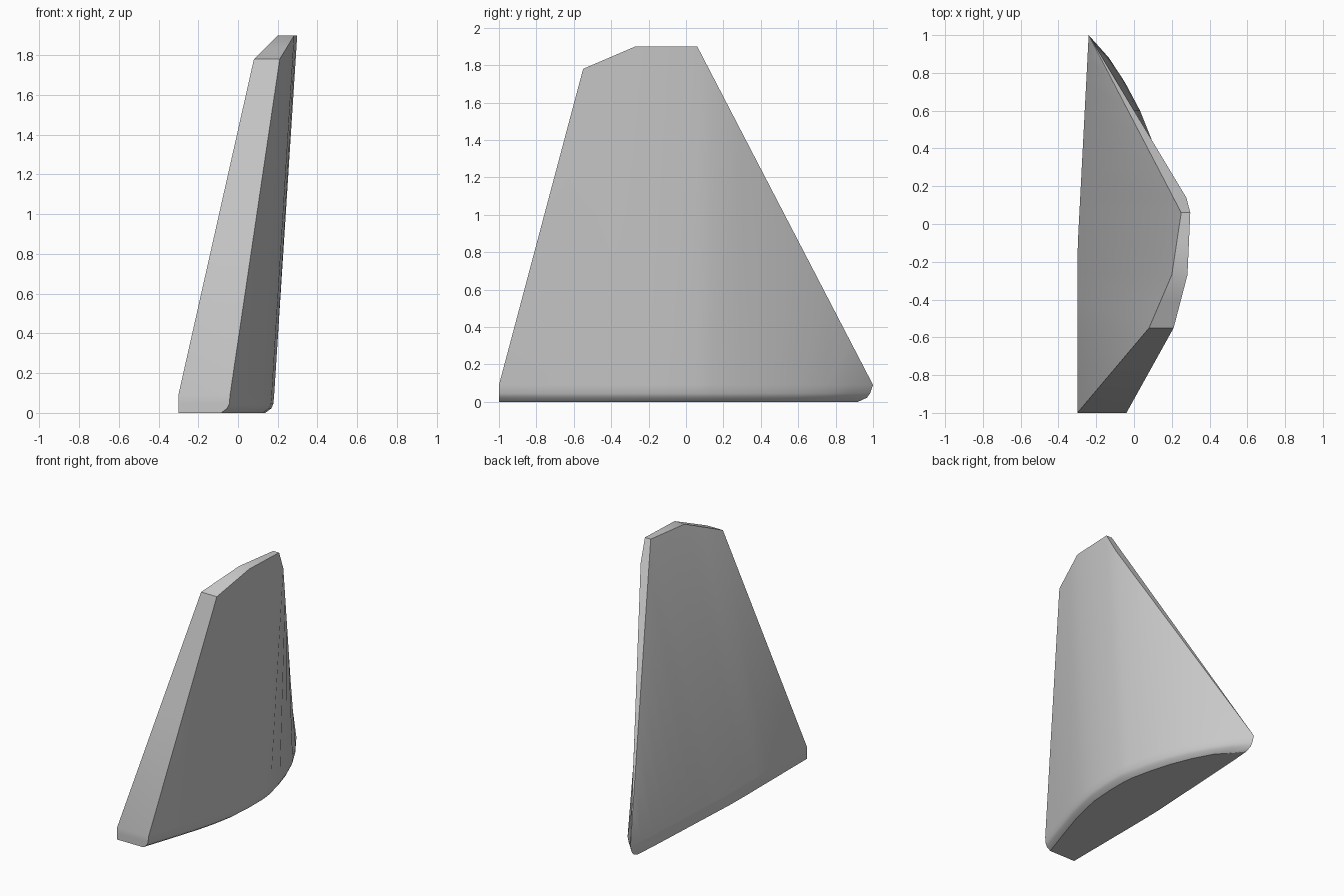
import bpy, bmesh, math

cube = bpy.data.objects.get("Cube")
if cube:
    bpy.data.objects.remove(cube, do_unlink=True)

grey = bpy.data.materials.new("light_grey")
grey.use_nodes = True
colour = (0.58, 0.58, 0.58, 1)
grey.diffuse_color = colour
grey.node_tree.nodes["Principled BSDF"].inputs["Base Color"].default_value = colour

SHOULDER = .09
# Outer wall above the foot rounding (y, x), front to back
foot = [(-1, -.04), (-.775, .035), (-.55, .107), (-.41, .143), (-.27, .17),
        (-.1, .182), (.06, .182), (.14, .173), (.3, .137), (.45, .092),
        (.6, .032), (.75, -.048), (.88, -.133), (1, -.24)]
# Rim corners: y, then height, and straight edges on each wall
rim_height = [(-1, SHOULDER), (-.55, 1.78), (-.27, 1.9), (.06, 1.9), (1, SHOULDER)]
rim_outer = [(-1, -.04), (-.55, .21), (-.27, .283), (.06, .298), (.14, .277), (1, -.24)]
rim_inner = [(-1, -.3), (-.55, .08), (-.27, .2), (.06, .25), (1, -.24)]
foot_inner = [(-1, -.3), (-.15, -.3), (1, -.24)]
# Foot rounding: height, inset across, share of the tuck at the back tip
rounding = [(0, .045, 1), (.022, .015, .4), (.045, .004, .2), (SHOULDER, 0, 0)]


def at(keys, y):
    """Value at y on a keyed polyline."""
    for (a, p), (b, q) in zip(keys, keys[1:]):
        if a <= y <= b:
            return p + (q - p) * (y - a) / (b - a)


def section(y, x):
    """Matching outer and inner wall points, foot to rim."""
    inner_x = at(foot_inner, y)
    tuck = max(0, y - .75) * .32
    outer = [(max(x - inset, inner_x), y - tuck * s, z) for z, inset, s in rounding]
    inner = [(inner_x, y - tuck * s, z) for z, inset, s in rounding]
    outer.append((at(rim_outer, y), y, at(rim_height, y)))
    inner.append((at(rim_inner, y), y, at(rim_height, y)))
    return outer, inner


# Loft the sections from the front edge to the back edge
bm = bmesh.new()
columns = []
for y, x in foot:
    columns.append([[bm.verts.new(p) for p in wall] for wall in section(y, x)])
for a, b in zip(columns, columns[1:]):
    ring_a, ring_b = a[0] + a[1][::-1], b[0] + b[1][::-1]
    for k in range(len(ring_a)):
        bm.faces.new((ring_a[k - 1], ring_a[k], ring_b[k], ring_b[k - 1]))
# Close both tips row by row
for outer, inner in (columns[0], columns[-1]):
    for k in range(len(outer) - 1):
        bm.faces.new((outer[k], outer[k + 1], inner[k + 1], inner[k]))
bmesh.ops.remove_doubles(bm, verts=bm.verts, dist=.0005)
bmesh.ops.recalc_face_normals(bm, faces=bm.faces)

mesh = bpy.data.meshes.new("curved_plate")
bm.to_mesh(mesh)
bm.free()
mesh.materials.append(grey)
plate = bpy.data.objects.new("curved_plate", mesh)
bpy.context.collection.objects.link(plate)

# Smooth walls with sharp rims
bpy.context.view_layer.objects.active = plate
plate.select_set(True)
bpy.ops.object.shade_smooth_by_angle(angle=math.radians(32))
